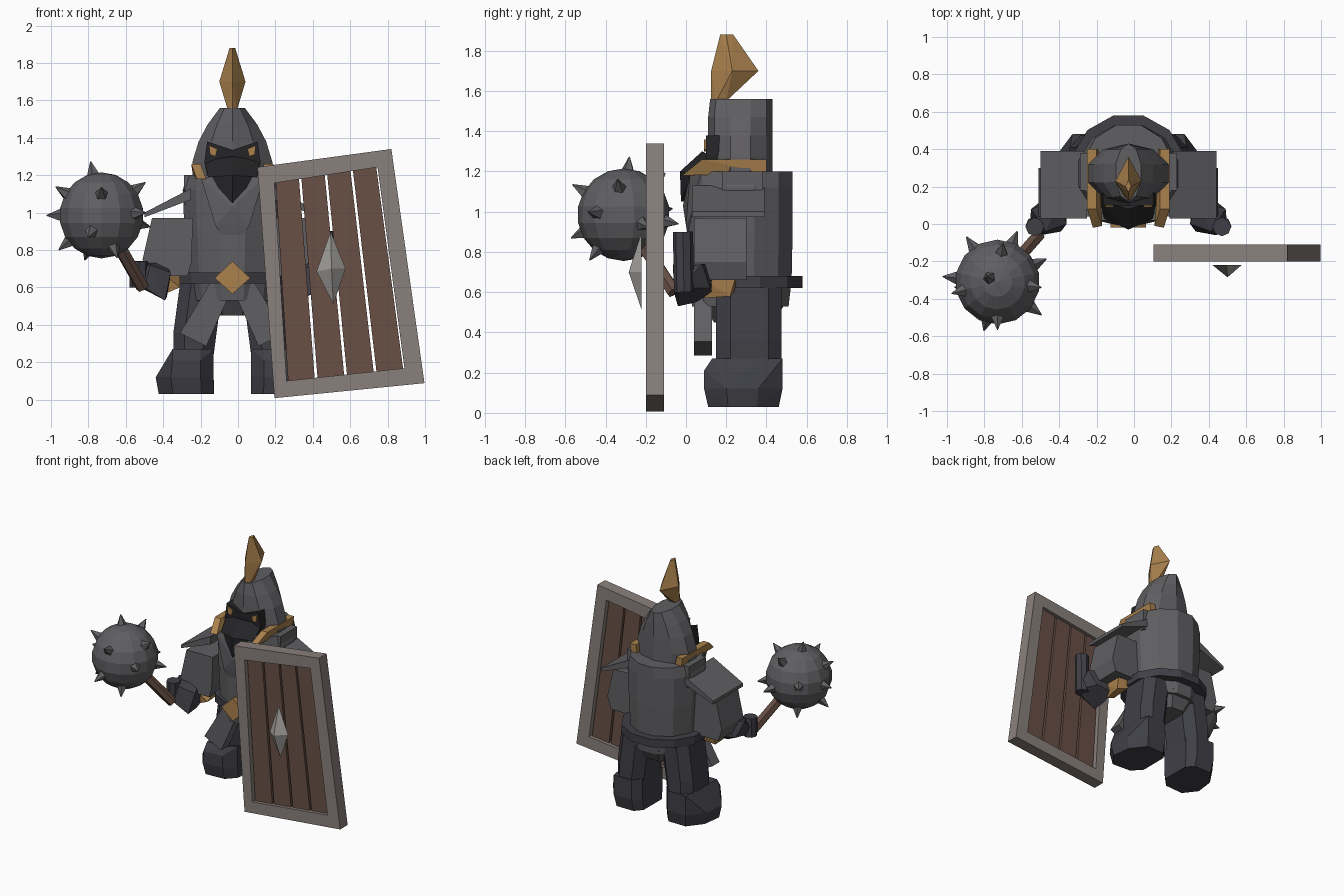
import bpy, bmesh
from math import cos, sin, pi
from mathutils import Vector, Matrix

if "Cube" in bpy.data.objects:
    bpy.data.objects.remove(bpy.data.objects["Cube"])

CX = -0.03  # symmetry line of the figure


def colour(name, r, g, b):
    m = bpy.data.materials.new(name)
    m.diffuse_color = (r, g, b, 1)
    m.use_nodes = True
    m.node_tree.nodes["Principled BSDF"].inputs["Base Color"].default_value = m.diffuse_color
    return m


STEEL = colour("steel", 0.115, 0.112, 0.12)
DARK = colour("dark_steel", 0.05, 0.05, 0.062)
BLACK = colour("black", 0.018, 0.018, 0.02)
GOLD = colour("gold", 0.4, 0.22, 0.075)
WOOD = colour("wood", 0.14, 0.08, 0.06)
FRAME = colour("frame", 0.25, 0.215, 0.2)
SILVER = colour("silver", 0.36, 0.35, 0.33)


def finish(name, bm, mat):
    bmesh.ops.recalc_face_normals(bm, faces=bm.faces)
    me = bpy.data.meshes.new(name)
    bm.to_mesh(me)
    bm.free()
    me.materials.append(mat)
    ob = bpy.data.objects.new(name, me)
    bpy.context.collection.objects.link(ob)
    return ob


def flip(pts, side):
    return [(p[0] if side < 0 else 2 * CX - p[0], *p[1:]) for p in pts]


def hull(name, pts, mat):
    bm = bmesh.new()
    for p in pts:
        bm.verts.new(p)
    r = bmesh.ops.convex_hull(bm, input=bm.verts)
    bmesh.ops.delete(bm, geom=[v for v in r["geom_interior"] if isinstance(v, bmesh.types.BMVert)], context='VERTS')
    bmesh.ops.dissolve_limit(bm, angle_limit=0.02, verts=bm.verts, edges=bm.edges)
    return finish(name, bm, mat)


def prism(name, xz, y0, y1, mat):
    bm = bmesh.new()
    a, b = ([bm.verts.new((x, y, z)) for x, z in xz] for y in (y0, y1))
    bm.faces.new(a)
    bm.faces.new(b)
    for i in range(len(a)):
        j = (i + 1) % len(a)
        bm.faces.new((a[i], a[j], b[j], b[i]))
    return finish(name, bm, mat)


def loft(name, rings, n, mat):
    """Rings of (cx, cy, z, rx, ry), joined and capped."""
    bm = bmesh.new()
    loops = []
    for cx, cy, z, rx, ry in rings:
        ang = [2 * pi * (i + 0.5) / n for i in range(n)]
        k = 1 / cos(pi / n)
        loops.append([bm.verts.new((cx + rx * cos(t), cy + ry * k * sin(t) * (1 if n % 4 == 0 else cos(pi / n)), z)) for t in ang])
    for a, b in zip(loops, loops[1:]):
        for i in range(n):
            j = (i + 1) % n
            bm.faces.new((a[i], a[j], b[j], b[i]))
    bm.faces.new(loops[0])
    bm.faces.new(loops[-1])
    return finish(name, bm, mat)


def cone(name, a, b, r1, r2, n, mat):
    a, b = Vector(a), Vector(b)
    d = b - a
    mtx = Matrix.Translation((a + b) / 2) @ d.to_track_quat('Z', 'Y').to_matrix().to_4x4()
    bm = bmesh.new()
    bmesh.ops.create_cone(bm, cap_ends=True, segments=n, radius1=r1, radius2=r2, depth=d.length, matrix=mtx)
    return finish(name, bm, mat)


def box(x0, x1, y0, y1, z0, z1):
    return [(x, y, z) for x in (x0, x1) for y in (y0, y1) for z in (z0, z1)]


# Torso, belt and hood
loft("torso", [(CX, .27, .53, .23, .24), (CX, .27, .66, .25, .255), (CX, .27, .9, .265, .26),
               (CX, .27, 1.12, .275, .26), (CX, .27, 1.2, .25, .26)], 12, STEEL)
loft("belt", [(CX, .29, .62, .31, .29), (CX, .29, .68, .31, .29)], 12, DARK)
loft("hood", [(CX, .27, 1.1, .225, .16), (CX, .27, 1.27, .225, .16), (CX, .27, 1.38, .19, .16),
              (CX, .27, 1.47, .14, .16), (CX, .275, 1.56, .07, .155)], 10, STEEL)

# Face mask, chin guard and chest bib
prism("face_mask", [(-.165, 1.38), (CX, 1.335), (.105, 1.38), (.12, 1.27), (.1, 1.18),
                    (-.16, 1.18), (-.18, 1.27)], .1, .19, BLACK)
hull("chin_guard", [(-.18, .12, 1.28), (.12, .12, 1.28), (-.16, .03, 1.19), (.1, .03, 1.19),
                    (CX, -.03, 1.2), (CX, -.025, 1.05), (CX, .15, 1.05), (CX, .08, 1.3)], BLACK)
hull("chest_bib", [(-.2, .02, 1.19), (.14, .02, 1.19), (-.12, 0, .93), (.06, 0, .93), (CX, -.015, 1.03),
                   (-.09, .01, .88), (.03, .01, .88), (-.2, .1, 1.19), (.14, .1, 1.19), (CX, .1, .88)], STEEL)

# Crest plume
hull("crest", [(-.055, .15, 1.55), (-.005, .15, 1.55), (-.055, .2, 1.55), (-.005, .2, 1.55), (CX, .125, 1.55),
               (CX, .125, 1.7), (-.1, .23, 1.7), (.04, .23, 1.7), (CX, .36, 1.7),
               (-.045, .2, 1.88), (-.015, .2, 1.88), (CX, .17, 1.88), (CX, .235, 1.88)], GOLD)

# Belt buckle
prism("buckle", [(CX - .095, .65), (CX, .565), (CX + .095, .65), (CX, .74)], -.02, .06, GOLD)

# Mirrored parts: eyes, collar, arms, tassets, legs
for s, tag in ((-1, "right"), (1, "left")):
    def H(name, pts, mat):
        return hull(f"{tag}_{name}", flip(pts, s), mat)

    def P(name, pts, y0, y1, mat):
        return prism(f"{tag}_{name}", flip(pts, s), y0, y1, mat)

    P("eye", [(-.155, 1.36), (-.11, 1.34), (-.12, 1.3), (-.15, 1.31)], .09, .11, GOLD)
    H("collar", [(-.25, .08, 1.26), (-.25, .4, 1.26), (-.22, -.02, 1.18), (-.24, .4, 1.19),
                 (-.2, .08, 1.26), (-.2, .4, 1.26), (-.17, -.01, 1.18), (-.19, .4, 1.19)], GOLD)
    H("collar_side", box(-.29, -.2, .18, .38, 1.04, 1.2), STEEL)
    H("pauldron", [(x, y, z) for x, z in ((-.5, .975), (-.5, 1.0), (-.25, 1.07), (-.25, 1.13))
                   for y in (.03, .39)], STEEL)
    H("sleeve", [(x, y, z) for x, z in ((-.46, .97), (-.24, .97), (-.51, .75), (-.25, .73), (-.48, .66), (-.27, .66))
                 for y in (.04, .3)], STEEL)
    H("elbow", [(-.41, .06, .68), (-.31, .08, .6), (-.31, .26, .72), (-.41, .26, .72), (-.32, .24, .6),
                (-.4, .22, .58), (-.38, .08, .57)], GOLD)
    # Gauntlet: palm plus raised fingers
    H("palm", [(-.56, -.03, .62), (-.5, -.06, .6), (-.39, -.04, .53), (-.38, .05, .55), (-.37, .13, .6),
               (-.4, .13, .74), (-.55, .08, .74), (-.5, .12, .62), (-.36, .0, .68), (-.47, -.04, .72)], DARK)
    top = .74 if s < 0 else .9
    cone(f"{tag}_fist", flip([(-.53, -.01, .6)], s)[0], flip([(-.53, -.015, top)], s)[0], .05, .05, 8, DARK)
    P("tasset", [(-.14, .64), (-.06, .53), (-.17, .285), (-.31, .355)], .04, .13, STEEL)
    # Leg and boot
    H("thigh", [(x, y, z) for x0, x1, z in ((-.31, -.08, .62), (-.345, -.12, .36), (-.345, -.13, .24))
                for x, y in ((x0, .22), (x0, .41), (x0 + .06, .15), (x1 - .06, .15),
                             (x1, .21), (x1, .41), (x0 + .06, .475), (x1 - .06, .475))], DARK)
    foot = [(-.44, .2), (-.42, .36), (-.33, .48), (-.18, .48), (-.13, .42), (-.13, .18), (-.2, .1), (-.36, .09)]
    H("boot", [(x * .95 - .006, .29 + (y - .29) * .9, .03) for x, y in foot] + [(x, y, .12) for x, y in foot]
      + [(max(x, -.35), y, .21) for x, y in foot]
      + [(max(x, -.35), max(y, .13), .27) for x, y in foot], DARK)
loft("hips", [(CX, .29, .45, .13, .15), (CX, .28, .56, .23, .22)], 8, STEEL)

# Shield: quad frame, four planks and a pointed boss
outer = [(.104, 1.243), (.82, 1.34), (.997, .088), (.195, .008)]
inner = [(.195, 1.158), (.746, 1.243), (.89, .168), (.26, .1)]
bm = bmesh.new()
rows = [[bm.verts.new((x, y, z)) for x, z in q] for q, y in
        ((outer, -.2), (outer, -.11), (inner, -.11), (inner, -.2))]
for k in range(4):
    a, b = rows[k], rows[(k + 1) % 4]
    for i in range(4):
        j = (i + 1) % 4
        bm.faces.new((a[i], a[j], b[j], b[i]))
finish("shield_frame", bm, FRAME)
tl, tr, br, bl = (Vector(p) for p in inner)
for i in range(4):
    u0, u1 = i / 4 + .012, (i + 1) / 4 - .012
    prism(f"shield_plank_{i + 1}", [tl.lerp(tr, u0), tl.lerp(tr, u1), bl.lerp(br, u1), bl.lerp(br, u0)],
          -.175, -.135, WOOD)
hull("shield_boss", [(.495, -.22, .9), (.575, -.22, .7), (.51, -.22, .51), (.42, -.22, .685), (.5, -.285, .7)], SILVER)

# Mace: handle, ball and spikes
ball = Vector((-.73, -.31, .985))
cone("mace_handle", (-.51, -.06, .6), ball, .036, .036, 6, WOOD)
bm = bmesh.new()
bmesh.ops.create_uvsphere(bm, u_segments=14, v_segments=9, radius=.23, matrix=Matrix.Translation(ball))
finish("mace_ball", bm, STEEL)
tips = [(-.2, .1, 1), (0, -.85, .5), (.8, -.1, .6), (-.8, -.2, .5), (-1, .1, 0), (-.8, -.1, -.65),
        (-.25, -.9, -.4), (.3, -.6, -.8), (.8, -.6, .05), (.85, .4, -.2), (.1, .7, .7),
        (-.55, .8, .1), (.35, .9, -.15), (-.3, .5, -.8)]
for i, t in enumerate(tips):
    d = Vector(t).normalized()
    cone(f"mace_spike_{i + 1}", ball + d * .2, ball + d * .295, .045, .003, 5, STEEL)
